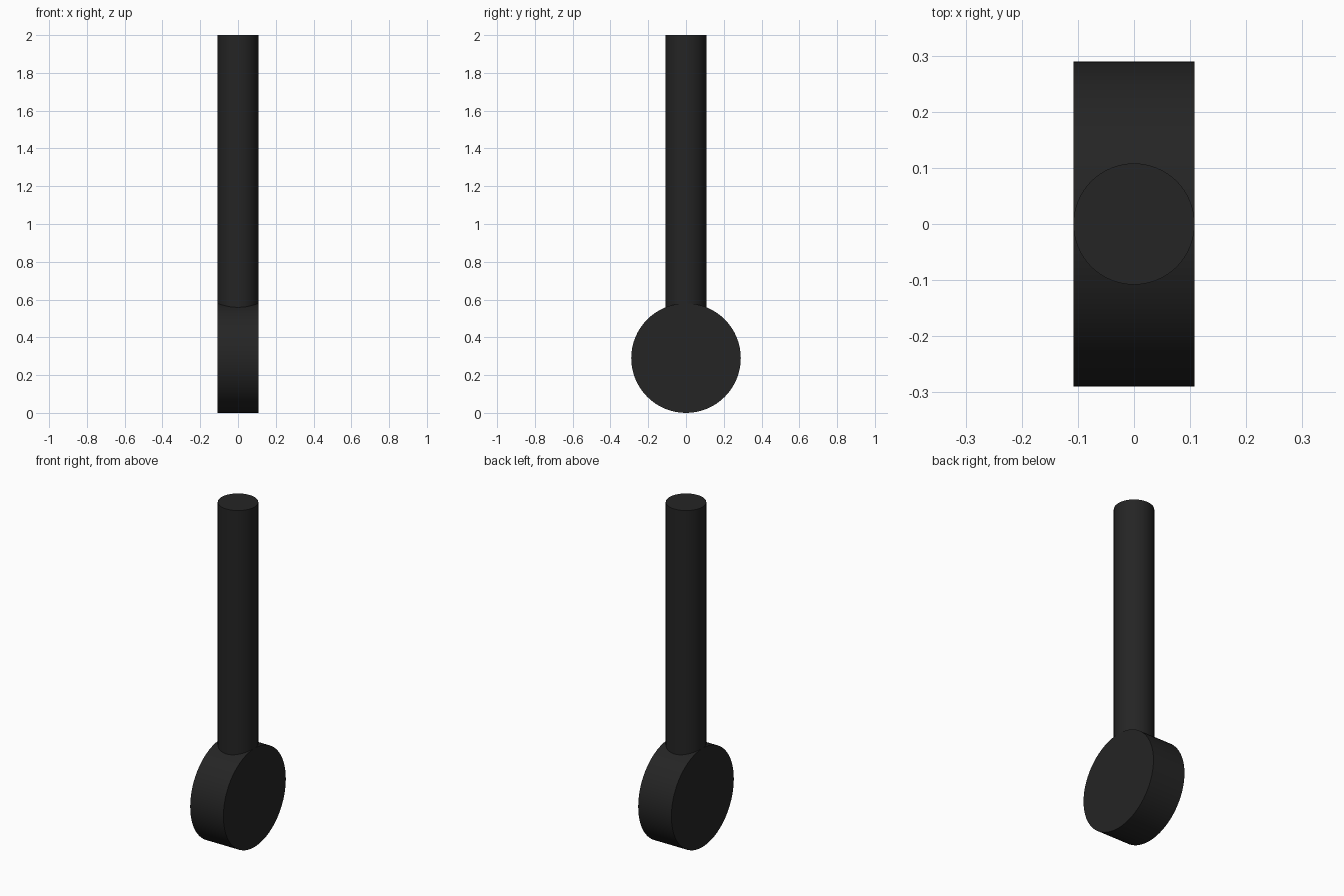
import bpy
import math

cube = bpy.data.objects.get("Cube")
if cube:
    bpy.data.objects.remove(cube, do_unlink=True)

black = bpy.data.materials.new("matte black")
black.use_nodes = True
colour = (0.018, 0.018, 0.018, 1)
black.diffuse_color = colour
black.node_tree.nodes["Principled BSDF"].inputs["Base Color"].default_value = colour

ROD_R = 0.108    # also half the thickness of the disc
DISC_R = 0.29


def cylinder(name, radius, depth, z, rotation=(0, 0, 0)):
    bpy.ops.mesh.primitive_cylinder_add(vertices=64, radius=radius, depth=depth,
                                        location=(0, 0, z), rotation=rotation)
    obj = bpy.context.object
    obj.name = name
    obj.data.materials.append(black)
    bpy.ops.object.shade_smooth_by_angle(angle=math.radians(30))
    return obj


# Round disc standing on its rim, axis along x
cylinder("base_disc", DISC_R, 2 * ROD_R, DISC_R, (0, math.pi / 2, 0))

# Upright rod sunk into the top of the disc
bottom, top = 0.45, 2.0
cylinder("upright_rod", ROD_R, top - bottom, (top + bottom) / 2)
